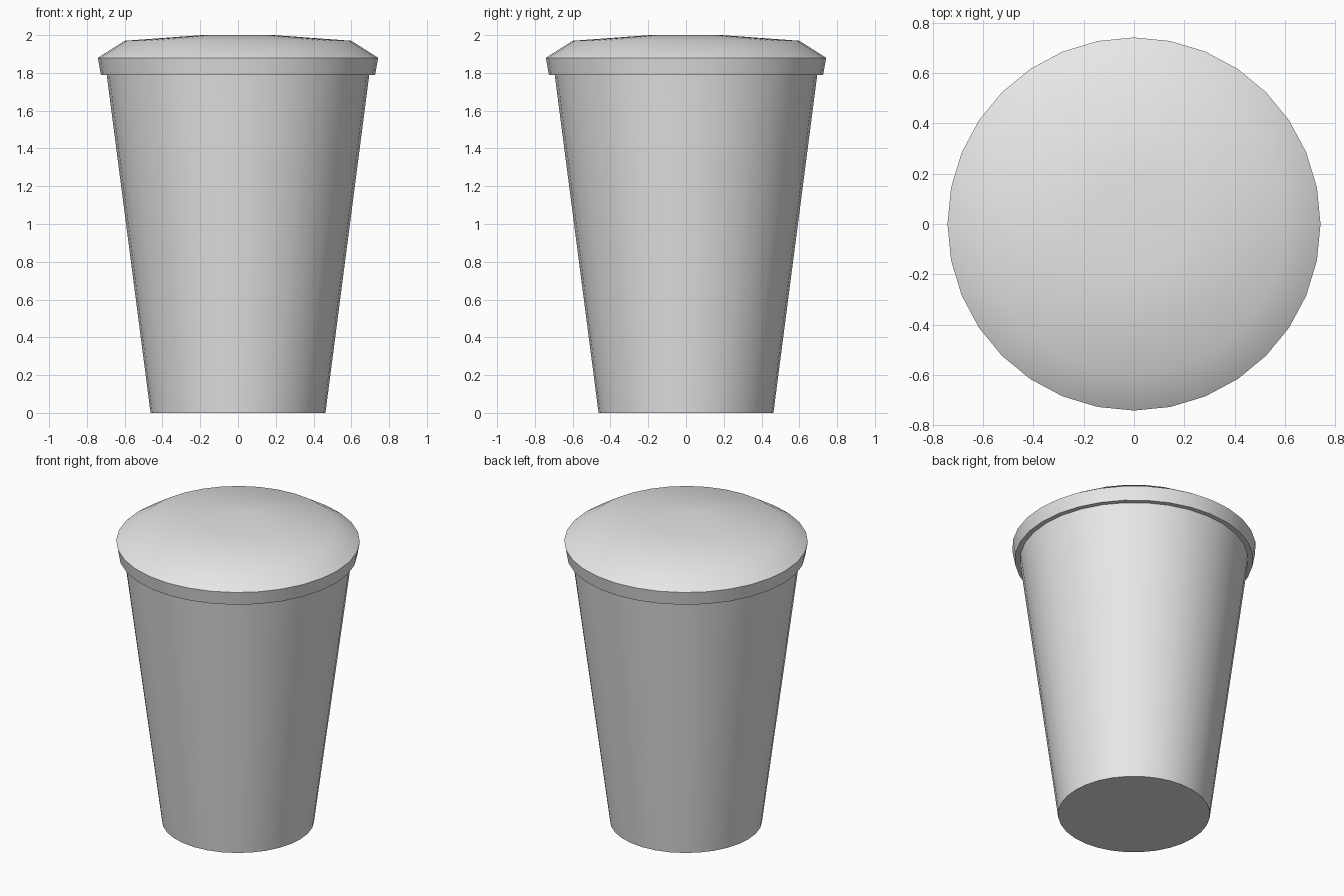
import bpy
import bmesh
import math

SIDES = 32

cube = bpy.data.objects.get("Cube")
if cube:
    bpy.data.objects.remove(cube, do_unlink=True)

grey = bpy.data.materials.new("light_grey")
grey.use_nodes = True
colour = (0.8, 0.8, 0.8, 1)
grey.diffuse_color = colour
grey.node_tree.nodes["Principled BSDF"].inputs["Base Color"].default_value = colour


def turned_part(name, profile):
    """Closed solid of revolution from (radius, height) pairs, bottom to top."""
    bm = bmesh.new()
    rings = []
    for radius, height in profile:
        angles = [math.tau * i / SIDES for i in range(SIDES)]
        rings.append([bm.verts.new((radius * math.cos(a), radius * math.sin(a), height))
                      for a in angles])
    for low, high in zip(rings, rings[1:]):
        for i in range(SIDES):
            j = (i + 1) % SIDES
            bm.faces.new((low[i], low[j], high[j], high[i]))
    bm.faces.new(rings[0][::-1])
    bm.faces.new(rings[-1])
    mesh = bpy.data.meshes.new(name)
    bm.to_mesh(mesh)
    bm.free()
    mesh.materials.append(grey)
    obj = bpy.data.objects.new(name, mesh)
    bpy.context.collection.objects.link(obj)
    bpy.ops.object.select_all(action='DESELECT')
    obj.select_set(True)
    bpy.context.view_layer.objects.active = obj
    bpy.ops.object.shade_smooth_by_angle(angle=math.radians(32))
    return obj


# Tapered cup body, ending at the underside of the lid
turned_part("cup_body", [(0.463, 0), (0.695, 1.79)])

# Lid: flared rim band, sloped shoulder, shallow crown
turned_part("lid", [(0.726, 1.79), (0.742, 1.88), (0.6, 1.97), (0.19, 2.0)])
